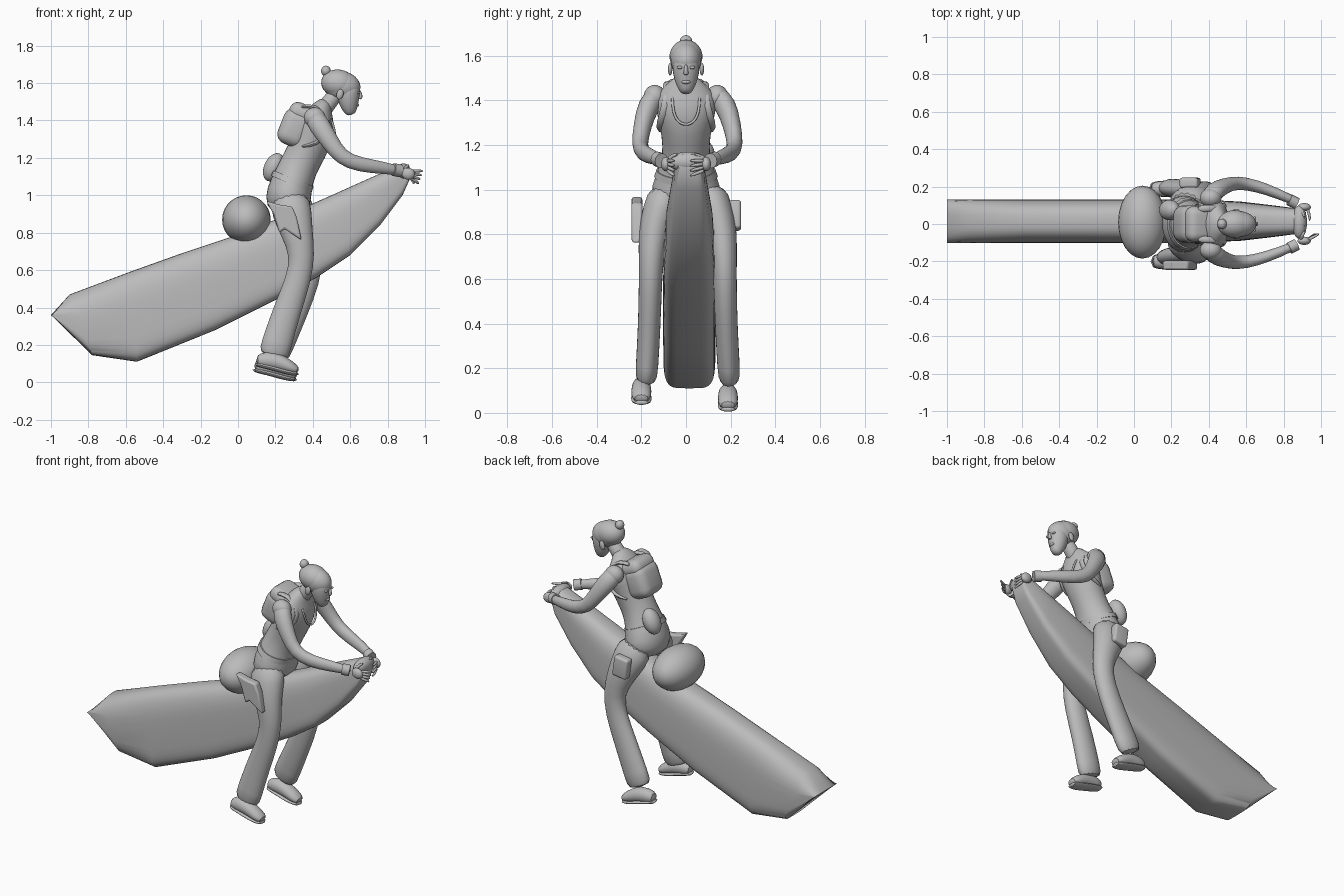
import bpy, bmesh, math
from mathutils import Vector, Matrix

cube = bpy.data.objects.get("Cube")
if cube:
    bpy.data.objects.remove(cube, do_unlink=True)

grey = bpy.data.materials.new("plain grey")
grey.use_nodes = True
grey.diffuse_color = (0.5, 0.5, 0.5, 1)
grey.node_tree.nodes["Principled BSDF"].inputs["Base Color"].default_value = (0.5, 0.5, 0.5, 1)


def finish(name, bm, subdiv=0, angle=50):
    bmesh.ops.remove_doubles(bm, verts=bm.verts, dist=0.0005)
    bmesh.ops.recalc_face_normals(bm, faces=bm.faces)
    mesh = bpy.data.meshes.new(name)
    bm.to_mesh(mesh)
    bm.free()
    obj = bpy.data.objects.new(name, mesh)
    bpy.context.collection.objects.link(obj)
    mesh.materials.append(grey)
    if subdiv:
        obj.modifiers.new("Smooth", "SUBSURF").levels = subdiv
        obj.modifiers["Smooth"].render_levels = subdiv
    bpy.ops.object.select_all(action="DESELECT")
    obj.select_set(True)
    bpy.context.view_layer.objects.active = obj
    bpy.ops.object.shade_smooth_by_angle(angle=math.radians(angle))
    return obj


def loft(name, rings, subdiv=0, angle=50):
    """Skin a list of closed point rings and cap both ends."""
    bm = bmesh.new()
    loops = [[bm.verts.new(p) for p in ring] for ring in rings]
    n = len(loops[0])
    for a, b in zip(loops, loops[1:]):
        for i in range(n):
            bm.faces.new((a[i], a[(i + 1) % n], b[(i + 1) % n], b[i]))
    bm.faces.new(loops[0])
    bm.faces.new(loops[-1])
    return finish(name, bm, subdiv, angle)


def tube(name, sections, sides=12, subdiv=1):
    """Sections are (x, y, z, depth radius, sideways radius)."""
    pts = [Vector(s[:3]) for s in sections]
    rings = []
    for i, s in enumerate(sections):
        t = (pts[min(i + 1, len(pts) - 1)] - pts[max(i - 1, 0)]).normalized()
        side = (Vector((0, 1, 0)) - t * t.y).normalized()
        depth = t.cross(side)
        angles = [math.tau * k / sides for k in range(sides)]
        rings.append([pts[i] + depth * s[3] * math.cos(a) + side * s[4] * math.sin(a) for a in angles])
    return loft(name, rings, subdiv, 60)


def ball(name, centre, size, tilt=0):
    bm = bmesh.new()
    bmesh.ops.create_uvsphere(bm, u_segments=24, v_segments=14, radius=1)
    bm.transform(Matrix.Translation(centre) @ Matrix.Rotation(math.radians(tilt), 4, "Y")
                 @ Matrix.Diagonal((*size, 1)))
    return finish(name, bm, 0, 80)


def soft_box(name, centre, size, tilt=0, bevel=0.03):
    bm = bmesh.new()
    bmesh.ops.create_cube(bm, size=1)
    bm.transform(Matrix.Diagonal((*size, 1)))
    bmesh.ops.bevel(bm, geom=bm.edges[:], offset=bevel, segments=4, profile=0.5, affect="EDGES")
    bm.transform(Matrix.Translation(centre) @ Matrix.Rotation(math.radians(tilt), 4, "Y"))
    return finish(name, bm)


# Hull: top x, z, bottom x, z and half width along its length
stations = [(-1, .36, -1, .36, .117), (-.9, .47, -.78, .145, .117), (-.58, .59, -.54, .11, .117),
            (-.3, .69, -.12, .28, .117), (0, .79, .2, .44, .117), (.25, .89, .42, .56, .115),
            (.5, 1.0, .6, .68, .105), (.7, 1.09, .76, .84, .085), (.85, 1.155, .88, 1.0, .068),
            (.91, 1.16, .92, 1.09, .05)]


def power(v, e):
    return math.copysign(abs(v) ** e, v)


hull = []
for xt, zt, xb, zb, w in stations:
    mid = Vector(((xt + xb) / 2, .015, (zt + zb) / 2))
    half = Vector(((xt - xb) / 2, 0, (zt - zb) / 2))
    ring = []
    for k in range(40):
        c, s = math.cos(math.tau * k / 40), math.sin(math.tau * k / 40)
        e = .7 if c > 0 else .4
        ring.append(mid + half * power(c, e) + Vector((0, w * power(s, e), 0)))
    hull.append(ring)
loft("hull", hull, angle=40)
ball("nose_grip", (.885, .01, 1.125), (.04, .09, .045))
ball("rear_tank", (.045, .01, .87), (.13, .195, .13))

# Torso, neck and head
tube("torso", [(.27, 0, .9, .1, .12), (.265, 0, .98, .13, .17), (.285, 0, 1.06, .115, .14),
               (.32, 0, 1.15, .105, .105), (.37, 0, 1.24, .105, .11), (.41, 0, 1.33, .11, .13),
               (.43, 0, 1.41, .09, .15), (.45, 0, 1.47, .055, .09), (.48, 0, 1.51, .03, .04)], 16)
tube("waistband", [(.285, 0, 1.06, .117, .143), (.297, 0, 1.09, .116, .132)], 20, 0)
tube("neck", [(.44, 0, 1.43, .05, .05), (.48, 0, 1.49, .044, .044), (.54, 0, 1.56, .045, .045)])
ball("skull", (.555, 0, 1.585), (.1, .07, .078), 10)
ball("hair", (.538, 0, 1.597), (.094, .074, .075), 10)
ball("hair_bun", (.47, 0, 1.665), (.026, .028, .028))
tube("face", [(.585, 0, 1.61, .07, .06), (.588, 0, 1.55, .07, .066), (.592, 0, 1.49, .055, .055),
              (.602, 0, 1.445, .035, .034), (.608, 0, 1.43, .018, .018)])
tube("nose", [(.645, 0, 1.565, .012, .008), (.655, 0, 1.53, .014, .011), (.653, 0, 1.512, .01, .014)], 8)
ball("lips", (.636, 0, 1.483), (.012, .02, .009))

# Neckline trim
trim = bpy.data.curves.new("neckline", "CURVE")
trim.dimensions = "3D"
trim.bevel_depth = .006
spline = trim.splines.new("NURBS")
line = [(.45, -.06, 1.47), (.505, -.062, 1.41), (.52, -.06, 1.32), (.525, 0, 1.28),
        (.52, .06, 1.32), (.505, .062, 1.41), (.45, .06, 1.47)]
spline.points.add(len(line) - 1)
for point, co in zip(spline.points, line):
    point.co = (*co, 1)
spline.use_endpoint_u = True
trim.materials.append(grey)
bpy.context.collection.objects.link(bpy.data.objects.new("neckline", trim))

# Backpack and belt bags
soft_box("backpack", (.305, 0, 1.36), (.16, .2, .2), 22, .055)
soft_box("backpack_flap", (.35, 0, 1.435), (.16, .19, .1), 25, .045)
ball("back_pouch", (.19, .075, 1.15), (.05, .055, .08), 25)
soft_box("pouch_strap", (.24, .05, 1.13), (.1, .05, .04), 0, .012)

# Limbs on both sides
arm = [(.4, .12, 1.435, .055, .05), (.43, .17, 1.38, .06, .052), (.49, .195, 1.29, .05, .042),
       (.55, .21, 1.2, .043, .037), (.65, .195, 1.163, .042, .034), (.78, .15, 1.147, .034, .028),
       (.88, .105, 1.128, .025, .024)]
leg = [(.27, .085, 1.0, .11, .09), (.29, .125, .9, .11, .083), (.315, .155, .8, .087, .07),
       (.345, .165, .68, .069, .056), (.325, .168, .55, .069, .053), (.26, .173, .38, .077, .052),
       (.205, .183, .2, .083, .052), (.185, .188, .13, .085, .05)]
boot = [(.095, .085, .03, .035), (.15, .09, .05, .043), (.22, .08, .047, .046),
        (.28, .05, .036, .048), (.325, .03, .02, .036)]
sole = [(.085, .068, .04), (.17, .052, .046), (.25, .026, .05), (.33, .013, .038)]

for name, s in (("left", 1), ("right", -1)):
    far = s > 0
    lift = 0 if far else .03
    spread = 1.06 if far else 1
    tube(name + "_arm", [(x, s * y * spread, z, a, b) for x, y, z, a, b in arm])
    ball(name + "_shoulder", (.41, s * .14, 1.415), (.058, .05, .055))
    tube(name + "_cuff", [(.83, s * .13, 1.138, .034, .032), (.87, s * .11, 1.13, .034, .032)], 12, 0)

    # The left knee bends further forward
    bend = [(.05 * math.sin(math.pi * (1 - z) / .87) if far else 0) for _, _, z, _, _ in leg]
    tube(name + "_leg", [(x + d, s * y + .008, z, a, b) for (x, y, z, a, b), d in zip(leg, bend)], 14)
    foot = s * .193 + (-.005 if far else -.007)
    shift = -.01 if far else 0
    tube(name + "_boot", [(x + shift, foot, z + lift, a, b) for x, z, a, b in boot])
    tube(name + "_sole", [(x + shift, foot, z + lift, .014, b) for x, z, b in sole])

    # Hands: right fingers reach forward, left fingers wrap the nose
    ball(name + "_palm", (.91, s * .09, 1.115), (.036, .022, .032), 15)
    for i in range(4):
        tip_x = .992 - .008 * i if not far else .94
        tip_y = .05 if not far else .015
        base = (.925, s * .085, 1.13 - .014 * i)
        tip = (tip_x, s * tip_y, 1.13 - .023 * i)
        knuckle = [(p + q) / 2 for p, q in zip(base, tip)]
        tube(f"{name}_finger_{i + 1}", [(*base, .009, .009), (knuckle[0] + .006, *knuckle[1:], .009, .009),
                                       (*tip, .006, .006)], 8)
    tube(name + "_thumb", [(.89, s * .085, 1.13, .011, .011), (.9, s * .06, 1.155, .01, .01),
                           (.915, s * .035, 1.16, .007, .007)], 8)

    # Face details and shoulder straps
    ball(name + "_ear", (.545, s * .071, 1.54), (.018, .01, .028), 15)
    ball(name + "_eye", (.645, s * .028, 1.548), (.008, .013, .007))
    tube(name + "_strap", [(.33, s * .08, 1.47, .012, .02), (.41, s * .085, 1.485, .012, .02),
                           (.485, s * .085, 1.42, .012, .02), (.49, s * .1, 1.34, .012, .02),
                           (.42, s * .125, 1.27, .012, .02), (.33, s * .09, 1.26, .012, .02)], 8)

# Thigh holster on the right, square pouch on the left
outline = [(.15, .97), (.22, .95), (.29, .94), (.315, .88), (.34, .76), (.25, .82), (.22, .8), (.19, .9)]
holster = loft("holster", [[(x, y, z) for x, z in outline] for y in (-.245, -.195)], 0, 30)
edge = holster.modifiers.new("Bevel", "BEVEL")
edge.width, edge.segments = .01, 2
soft_box("thigh_pouch", (.3, .22, .885), (.1, .055, .13), -8, .015)
